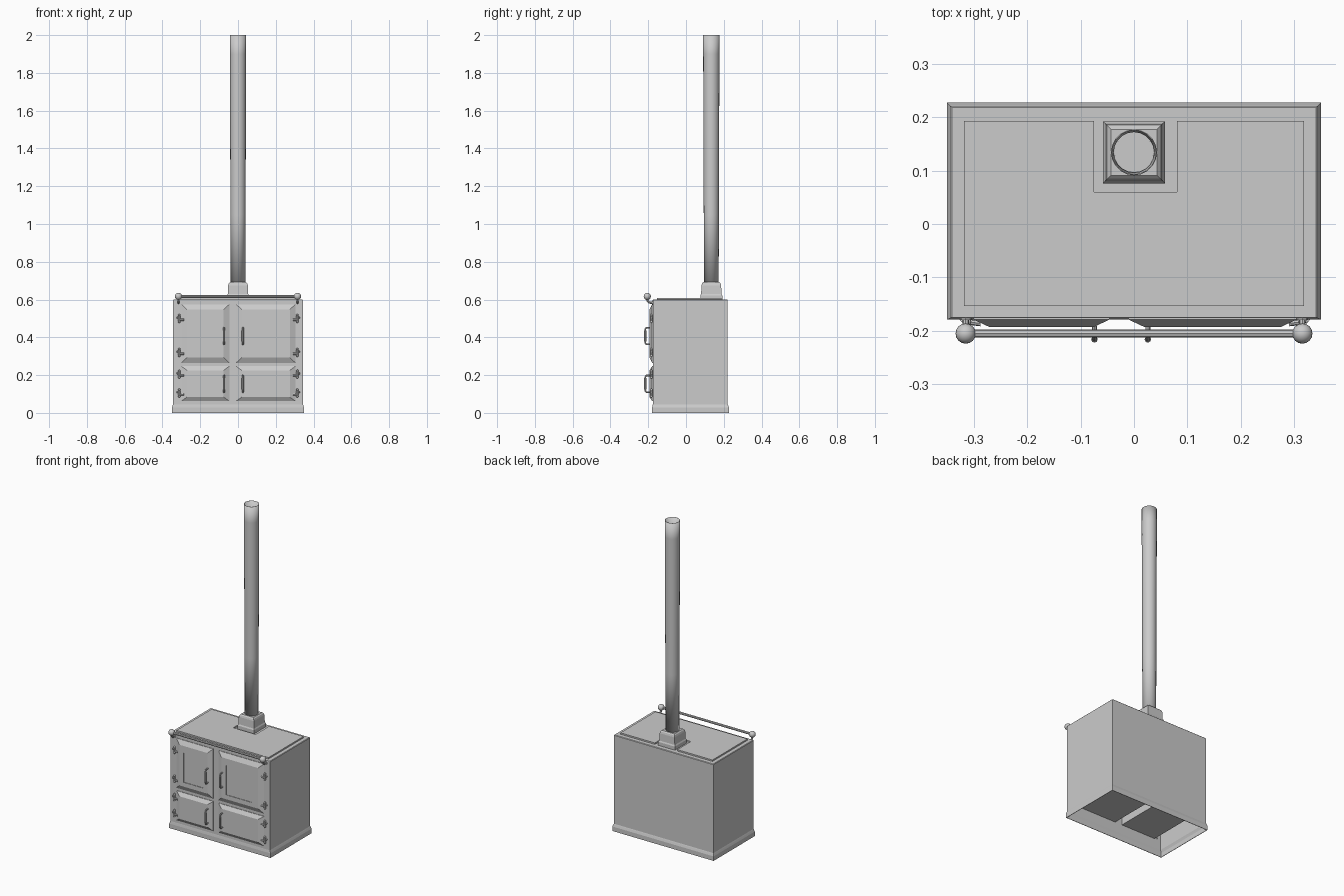
import bpy, bmesh, math
from mathutils import Vector

if "Cube" in bpy.data.objects:
    bpy.data.objects.remove(bpy.data.objects["Cube"], do_unlink=True)

FRONT = -0.176   # plane of the cabinet front
FACE = -0.193    # plane of the door faces
PIPE_Y = 0.134


def finish(name, bm, smooth=False):
    bmesh.ops.recalc_face_normals(bm, faces=bm.faces)
    mesh = bpy.data.meshes.new(name)
    bm.to_mesh(mesh)
    bm.free()
    ob = bpy.data.objects.new(name, mesh)
    bpy.context.collection.objects.link(ob)
    if smooth:
        activate(ob)
        bpy.ops.object.shade_smooth_by_angle(angle=math.radians(40))
    return ob


def activate(ob):
    bpy.ops.object.select_all(action='DESELECT')
    ob.select_set(True)
    bpy.context.view_layer.objects.active = ob


def loft(name, rings, cap_start=False, cap_end=True, smooth=False):
    """Skin a list of closed point rings."""
    bm = bmesh.new()
    rows = [[bm.verts.new(p) for p in ring] for ring in rings]
    for a, b in zip(rows, rows[1:]):
        for i in range(len(a)):
            j = (i + 1) % len(a)
            bm.faces.new((a[i], a[j], b[j], b[i]))
    if cap_start:
        bm.faces.new(rows[0])
    if cap_end:
        bm.faces.new(rows[-1])
    return finish(name, bm, smooth)


def flat_rect(x0, x1, y0, y1, z):
    return [(x0, y0, z), (x1, y0, z), (x1, y1, z), (x0, y1, z)]


def upright_rect(x0, x1, z0, z1, y):
    return [(x0, y, z0), (x1, y, z0), (x1, y, z1), (x0, y, z1)]


def circle(r, z, n=20):
    return [(r * math.cos(math.tau * i / n), PIPE_Y + r * math.sin(math.tau * i / n), z)
            for i in range(n)]


def tube(name, points, radius):
    curve = bpy.data.curves.new(name, 'CURVE')
    curve.dimensions = '3D'
    curve.bevel_depth = radius
    curve.bevel_resolution = 2
    curve.use_fill_caps = True
    spline = curve.splines.new('POLY')
    spline.points.add(len(points) - 1)
    for sp, p in zip(spline.points, points):
        sp.co = (*p, 1)
    ob = bpy.data.objects.new(name, curve)
    bpy.context.collection.objects.link(ob)
    activate(ob)
    bpy.ops.object.convert(target='MESH')
    bpy.ops.object.shade_smooth_by_angle(angle=math.radians(40))
    return ob


def ball(name, loc, radius):
    bm = bmesh.new()
    bmesh.ops.create_uvsphere(bm, u_segments=16, v_segments=10, radius=radius)
    bmesh.ops.translate(bm, verts=bm.verts, vec=Vector(loc))
    return finish(name, bm, True)


# Cabinet shell with flared plinth, open underneath
def cabinet_ring(out, z):
    return flat_rect(-0.344 - out, 0.344 + out, FRONT - out / 2, 0.221 + out, z)


cabinet = loft("cabinet", [cabinet_ring(*s) for s in
               ((0.006, 0), (0.006, 0.028), (0.002, 0.04), (0, 0.045), (0, 0.597), (-0.003, 0.6))])
shell = cabinet.modifiers.new("thickness", 'SOLIDIFY')
shell.thickness = 0.004
shell.offset = -1

# Hot plate with a notch around the flue
outline = [(-0.318, -0.153), (0.318, -0.153), (0.318, 0.193), (0.08, 0.193),
           (0.08, 0.06), (-0.075, 0.06), (-0.075, 0.193), (-0.318, 0.193)]
loft("hot_plate", [[(x, y, z) for x, y in outline] for z in (0.598, 0.609)])

# Flue collar and chimney pipe
def collar_ring(half, z):
    return flat_rect(-half, half, PIPE_Y - half, PIPE_Y + half, z)


loft("flue_collar", [collar_ring(*s) for s in
     ((0.058, 0.599), (0.058, 0.622), (0.054, 0.63), (0.052, 0.675), (0.049, 0.686), (0.043, 0.692))])
pipe = loft("chimney_pipe", [circle(0.039, 0.69), circle(0.04, 1.05), circle(0.043, 1.9),
            circle(0.043, 2.0)], cap_end=False, smooth=True)
wall = pipe.modifiers.new("thickness", 'SOLIDIFY')
wall.thickness = 0.002
wall.offset = -1


# Doors with bevelled edges and an optional recessed window
def door(name, x0, x1, z0, z1, bevel_z, window=None):
    def inset(dx, dz, y):
        return upright_rect(x0 + dx, x1 - dx, z0 + dz, z1 - dz, y)
    rings = [inset(0, 0, FRONT + 0.001), inset(0, 0, FRONT - 0.003), inset(0.03, bevel_z, FACE)]
    if window:
        rings += [upright_rect(*window, FACE), upright_rect(*window, FACE + 0.003)]
    loft(name, rings)


# Bar handle: thin arms with a thicker grip
def handle(name, x, z):
    h, out = 0.044, -0.216
    tube(name, [(x, FACE + 0.002, z - h), (x, out + 0.006, z - h), (x, out, z - h + 0.008),
                (x, out, z + h - 0.008), (x, out + 0.006, z + h), (x, FACE + 0.002, z + h)], 0.0045)
    tube(name + "_grip", [(x, out, z - 0.03), (x, out, z + 0.03)], 0.0062)


# Hinge: barrel with finials and a leaf reaching onto the door
def hinge(name, x, z):
    toward = -math.copysign(1, x)
    y = FRONT - 0.007
    tube(name + "_barrel", [(x, y, z - 0.014), (x, y, z + 0.014)], 0.007)
    for end in (-1, 1):
        ball(name + "_finial", (x, y, z + end * 0.018), 0.006)
    tube(name + "_leaf", [(x, y, z - 0.007), (x + toward * 0.024, y - 0.003, z - 0.007)], 0.0055)
    tube(name + "_pin", [(x, FRONT + 0.004, z + 0.004), (x - toward * 0.012, y, z + 0.004)], 0.005)


sides = {"right": dict(x=(-0.3, -0.046), window=(-0.24, -0.108), handle=-0.074, hinge=-0.311),
         "left": dict(x=(-0.01, 0.304), window=(0.053, 0.23), handle=0.026, hinge=0.314)}
for side, s in sides.items():
    door(side + "_upper_door", *s["x"], 0.265, 0.575, 0.028, (*s["window"], 0.32, 0.505))
    door(side + "_lower_door", *s["x"], 0.062, 0.247, 0.022)
    handle(side + "_upper_handle", s["handle"], 0.407)
    handle(side + "_lower_handle", s["handle"], 0.154)
    for z in (0.5, 0.32, 0.205, 0.105):
        hinge(side + "_hinge", s["hinge"], z)
    # Oven compartment inside the shell, visible from underneath
    x0, x1 = s["x"]
    loft(side + "_compartment", [flat_rect(x0 + 0.005, x1 - 0.008, FRONT + 0.005, 0.205, z)
                                 for z in (0.1, 0.56)], cap_start=True)

# Towel rail with ball ends and curved brackets
RAIL_Y, RAIL_Z, RAIL_X = -0.205, 0.617, 0.315
tube("towel_rail", [(-RAIL_X, RAIL_Y, RAIL_Z), (RAIL_X, RAIL_Y, RAIL_Z)], 0.0075)
for side, sx in (("right", -1), ("left", 1)):
    x = sx * RAIL_X
    ball(side + "_rail_ball", (x, RAIL_Y, RAIL_Z), 0.019)
    arc = [(x, -0.185 - 0.02 * math.sin(a), 0.603 - 0.02 * math.cos(a))
           for a in (math.pi / 2 * i / 6 for i in range(7))]
    tube(side + "_rail_bracket", [(x, FRONT + 0.002, 0.583)] + arc, 0.006)
    tube(side + "_bracket_plate", [(x, FRONT + 0.002, 0.583), (x, FRONT - 0.004, 0.583)], 0.011)
